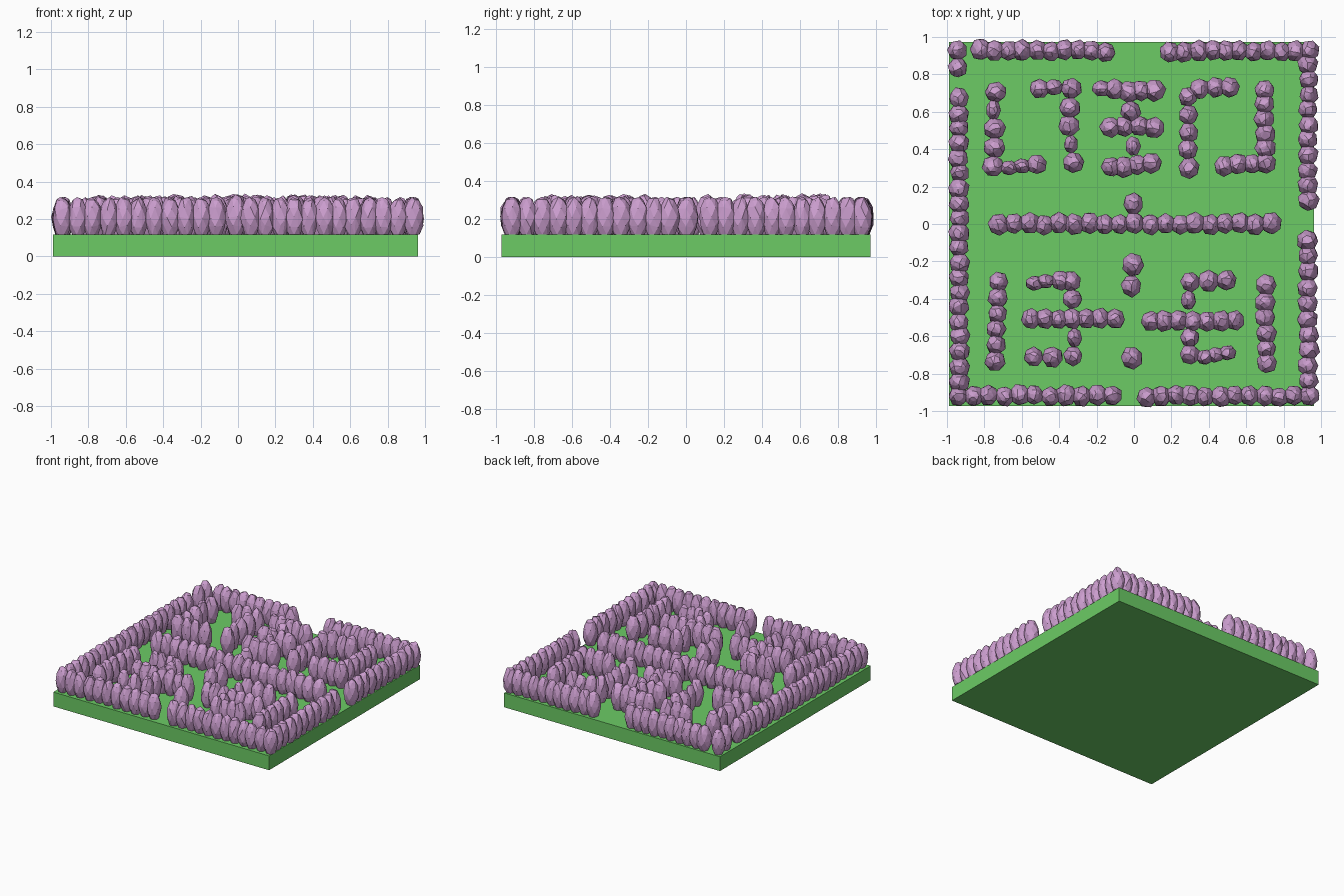
import bpy, bmesh, random
from math import sin, cos, pi
from mathutils import Vector

if "Cube" in bpy.data.objects:
    bpy.data.objects.remove(bpy.data.objects["Cube"])

random.seed(4)

def material(name, color):
    m = bpy.data.materials.new(name)
    m.diffuse_color = color
    m.use_nodes = True
    m.node_tree.nodes["Principled BSDF"].inputs["Base Color"].default_value = m.diffuse_color
    return m

GREEN = material("grass_green", (0.15, 0.60, 0.13, 1))
PURPLE = material("bush_purple", (0.60, 0.34, 0.62, 1))
GROUND = 0.117

# (ring radius factor, height fraction) for one faceted, egg shaped bush
PROFILE = [(0.60, 0.0), (0.90, 0.22), (1.0, 0.45), (0.88, 0.70), (0.52, 0.92)]
SIDES = 7

def add_bush(bm, x, y, rx, ry, h):
    part = bmesh.new()
    turn = random.uniform(0, 2 * pi)
    for i, (f, t) in enumerate(PROFILE):
        for k in range(SIDES):
            a = turn + (k + 0.5 * (i % 2)) * 2 * pi / SIDES
            j = f * random.uniform(0.95, 1.06)
            z = GROUND + h * (t + (random.uniform(-0.04, 0.04) if i else 0))
            part.verts.new((x + rx * j * cos(a), y + ry * j * sin(a), z))
    # slightly off-centre tip
    part.verts.new((x + random.uniform(-.25, .25) * rx,
                    y + random.uniform(-.25, .25) * ry, GROUND + h))
    res = bmesh.ops.convex_hull(part, input=part.verts[:])
    inside = [v for v in part.verts if not v.link_faces]
    bmesh.ops.delete(part, geom=inside, context='VERTS')
    me = bpy.data.meshes.new("tmp")
    part.to_mesh(me)
    part.free()
    bm.from_mesh(me)
    bpy.data.meshes.remove(me)

def hedge(name, runs, rx=0.054, ry=0.056, h=0.2, vary=0.0):
    """One object; each run is x0, y0, x1, y1, number of bushes."""
    bm = bmesh.new()
    for x0, y0, x1, y1, n in runs:
        for i in range(n):
            t = i / max(n - 1, 1)
            s = random.uniform(0.95, 1.06)
            add_bush(bm, x0 + (x1 - x0) * t + random.uniform(-.005, .005),
                     y0 + (y1 - y0) * t + random.uniform(-.006, .006),
                     rx * s, ry * s, h + random.uniform(0, vary))
    bmesh.ops.recalc_face_normals(bm, faces=bm.faces[:])
    me = bpy.data.meshes.new(name)
    bm.to_mesh(me)
    bm.free()
    me.materials.append(PURPLE)
    ob = bpy.data.objects.new(name, me)
    bpy.context.collection.objects.link(ob)

# Lawn slab
bpy.ops.mesh.primitive_cube_add(size=1, location=(-0.013, 0, GROUND / 2))
lawn = bpy.context.object
lawn.name = "lawn_slab"
lawn.scale = (1.95, 1.946, GROUND)
lawn.data.materials.append(GREEN)

# Border hedges with entrance gaps
hedge("back_hedge", [(-.94, .93, -.94, .84, 2), (-.82, .93, -.15, .925, 10),
                     (.195, .925, .935, .925, 11)])
hedge("left_hedge", [(-.935, .67, -.935, -.92, 21)])
hedge("right_hedge", [(.93, .85, .93, .13, 10), (.93, -.09, .935, -.84, 10)])
hedge("front_hedge", [(-.86, -.92, -.115, -.915, 10), (.065, -.92, .935, -.92, 12)])

# Middle hedge and path markers
hedge("middle_hedge", [(-.72, 0, .73, 0, 19)])
hedge("centre_bushes", [(0, .105, 0, .105, 1), (-.01, -.22, -.015, -.325, 2),
                        (-.012, -.72, -.012, -.72, 1)], rx=0.057, ry=0.062, h=0.215)

# Inner maze hedges, back half
hedge("back_left_maze", [
    (-.74, .71, -.74, .71, 1), (-.74, .51, -.755, .31, 3), (-.52, .315, -.52, .315, 1),
    (-.50, .725, -.50, .725, 1), (-.335, .72, -.35, .525, 3), (-.32, .33, -.32, .33, 1)],
    rx=.058, vary=.02)
hedge("back_centre_maze", [
    (-.10, .715, .11, .71, 4), (-.015, .605, -.015, .605, 1),
    (-.125, .515, .11, .52, 4), (-.125, .305, .09, .32, 4)], rx=.057, vary=.02)
hedge("back_right_maze", [
    (.29, .30, .285, .68, 5), (.35, .72, .51, .735, 3),
    (.70, .715, .70, .33, 6), (.63, .325, .48, .315, 3)], vary=.015)

# Inner maze hedges, front half
hedge("front_left_maze", [
    (-.725, -.31, -.74, -.73, 6), (-.39, -.305, -.335, -.305, 2),
    (-.33, -.405, -.33, -.405, 1), (-.555, -.505, -.10, -.50, 7),
    (-.535, -.715, -.33, -.705, 3)], vary=.012)
hedge("front_right_maze", [
    (.30, -.31, .49, -.305, 3), (.09, -.52, .54, -.515, 7),
    (.30, -.61, .295, -.70, 2), (.705, -.33, .705, -.745, 6)], vary=.012)

# Thin bushes that link the maze hedges
hedge("thin_bushes_upright", [
    (-.755, .61, -.755, .61, 1), (-.335, .43, -.335, .43, 1), (-.005, .41, -.005, .41, 1),
    (.29, -.41, .29, -.41, 1), (-.315, -.61, -.315, -.61, 1)], rx=.04, ry=.052, h=.21)
hedge("thin_bushes_sideways", [
    (-.67, .305, -.60, .31, 2), (-.43, .73, -.43, .73, 1), (-.17, .725, -.17, .725, 1),
    (-.53, -.32, -.47, -.30, 2), (.38, -.715, .50, -.685, 3)], rx=.05, ry=.042, h=.21)
